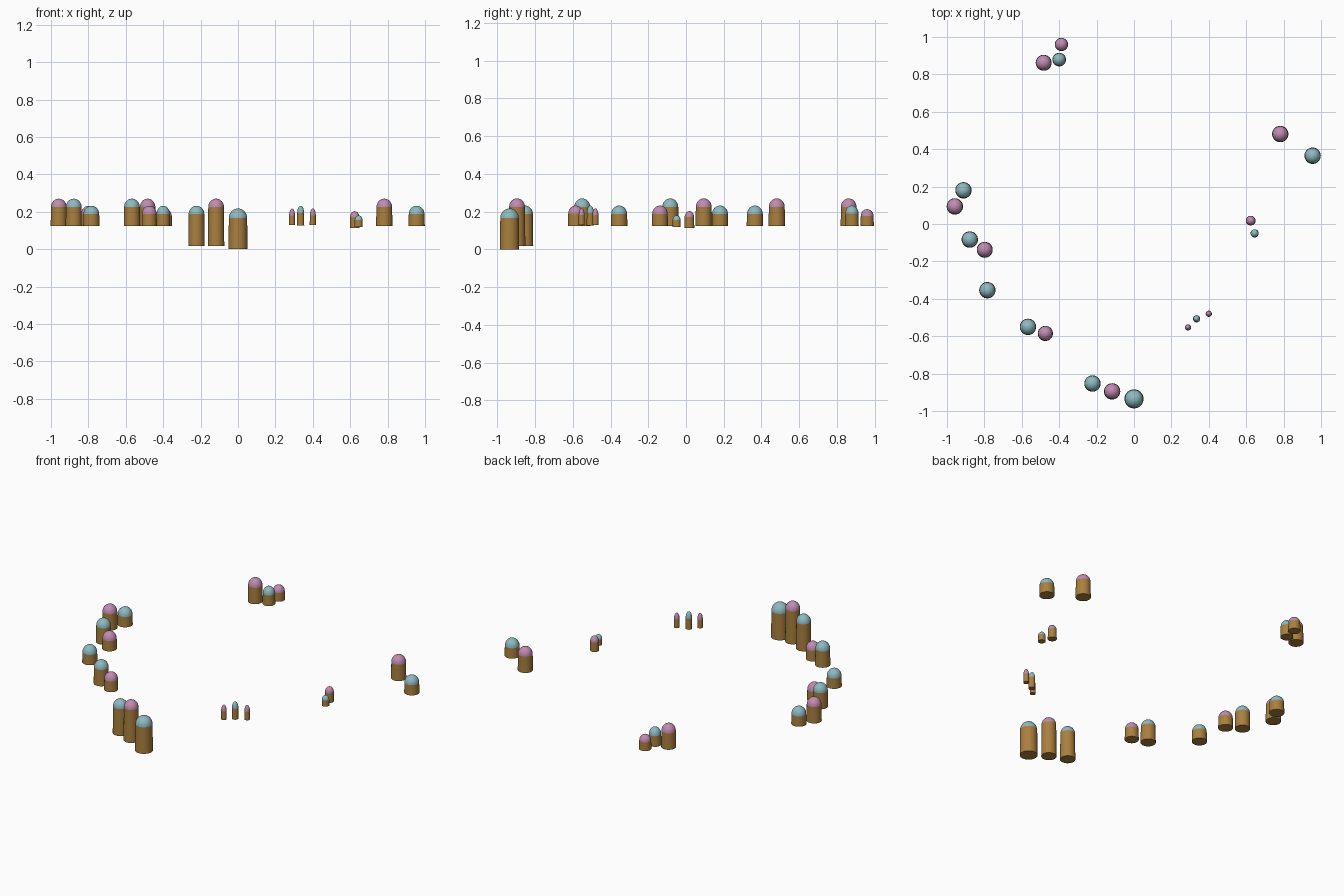
import bpy, bmesh, math

if "Cube" in bpy.data.objects:
    bpy.data.objects.remove(bpy.data.objects["Cube"])

def material(name, rgb):
    m = bpy.data.materials.new(name)
    m.diffuse_color = (*rgb, 1)
    m.use_nodes = True
    m.node_tree.nodes["Principled BSDF"].inputs["Base Color"].default_value = m.diffuse_color
    return m

WOOD = material("golden brown", (0.40, 0.215, 0.05))
TEAL = material("soft teal", (0.27, 0.49, 0.53))
PINK = material("dusty pink", (0.53, 0.26, 0.44))
SEG, RINGS = 32, 8

def lathe(name, profile, x, y, mat, close_bottom):
    """Revolve (radius, z) points around a vertical axis at x, y."""
    bm = bmesh.new()
    rows = []
    for r, z in profile:
        if r < 1e-5:
            rows.append([bm.verts.new((0, 0, z))])
        else:
            rows.append([bm.verts.new((r * math.cos(2 * math.pi * i / SEG),
                                       r * math.sin(2 * math.pi * i / SEG), z)) for i in range(SEG)])
    for a, b in zip(rows, rows[1:]):
        for i in range(SEG):
            j = (i + 1) % SEG
            if len(b) == 1:
                bm.faces.new((a[i], a[j], b[0]))
            else:
                bm.faces.new((a[i], a[j], b[j], b[i]))
    if close_bottom:
        bm.faces.new(rows[0][::-1])
    for f in bm.faces:
        f.smooth = len(f.verts) <= 4
    mesh = bpy.data.meshes.new(name)
    bm.to_mesh(mesh)
    bm.free()
    mesh.materials.append(mat)
    ob = bpy.data.objects.new(name, mesh)
    ob.location = (x, y, 0)
    bpy.context.collection.objects.link(ob)

def post(name, x, y, r, bottom, top, mat, dome):
    """Slightly tapered round post with a domed cap."""
    rim = top - dome
    lathe(name + "_post", [(r * 1.04, bottom), (r, rim)], x, y, WOOD, True)
    cap = [(r * math.cos(t), rim + dome * math.sin(t))
           for t in (math.pi / 2 * k / RINGS for k in range(RINGS + 1))]
    lathe(name + "_cap", cap, x, y, mat, False)

# groups: x, y, radius, bottom, top, cap colour, dome height
groups = {
    "front_tall": [(0, -.935, .049, 0, .217, TEAL, .051),
                   (-.117, -.895, .042, .018, .27, PINK, .045),
                   (-.222, -.853, .042, .018, .232, TEAL, .045)],
    "front_left": [(-.474, -.585, .039, .123, .232, PINK, .043),
                   (-.567, -.55, .042, .123, .27, TEAL, .045)],
    "left": [(-.784, -.354, .042, .123, .232, TEAL, .045),
             (-.798, -.138, .041, .123, .232, PINK, .045),
             (-.878, -.083, .042, .123, .27, TEAL, .045),
             (-.958, .094, .042, .123, .27, PINK, .045),
             (-.912, .18, .042, .123, .232, TEAL, .045)],
    "back": [(-.388, .96, .034, .123, .213, PINK, .036),
             (-.483, .862, .041, .123, .27, PINK, .045),
             (-.4, .879, .035, .123, .232, TEAL, .043)],
    "right": [(.782, .481, .042, .123, .27, PINK, .045),
              (.955, .365, .042, .123, .232, TEAL, .045)],
    "right_small": [(.624, .018, .025, .112, .203, PINK, .032),
                    (.645, -.05, .021, .118, .18, TEAL, .025)],
    "front_small": [(.4, -.48, .016, .128, .217, PINK, .036),
                    (.335, -.507, .0185, .126, .232, TEAL, .038),
                    (.289, -.553, .0155, .128, .217, PINK, .036)],
}
for group, posts in groups.items():
    for i, p in enumerate(posts, 1):
        post(f"{group}_{i}", *p)
